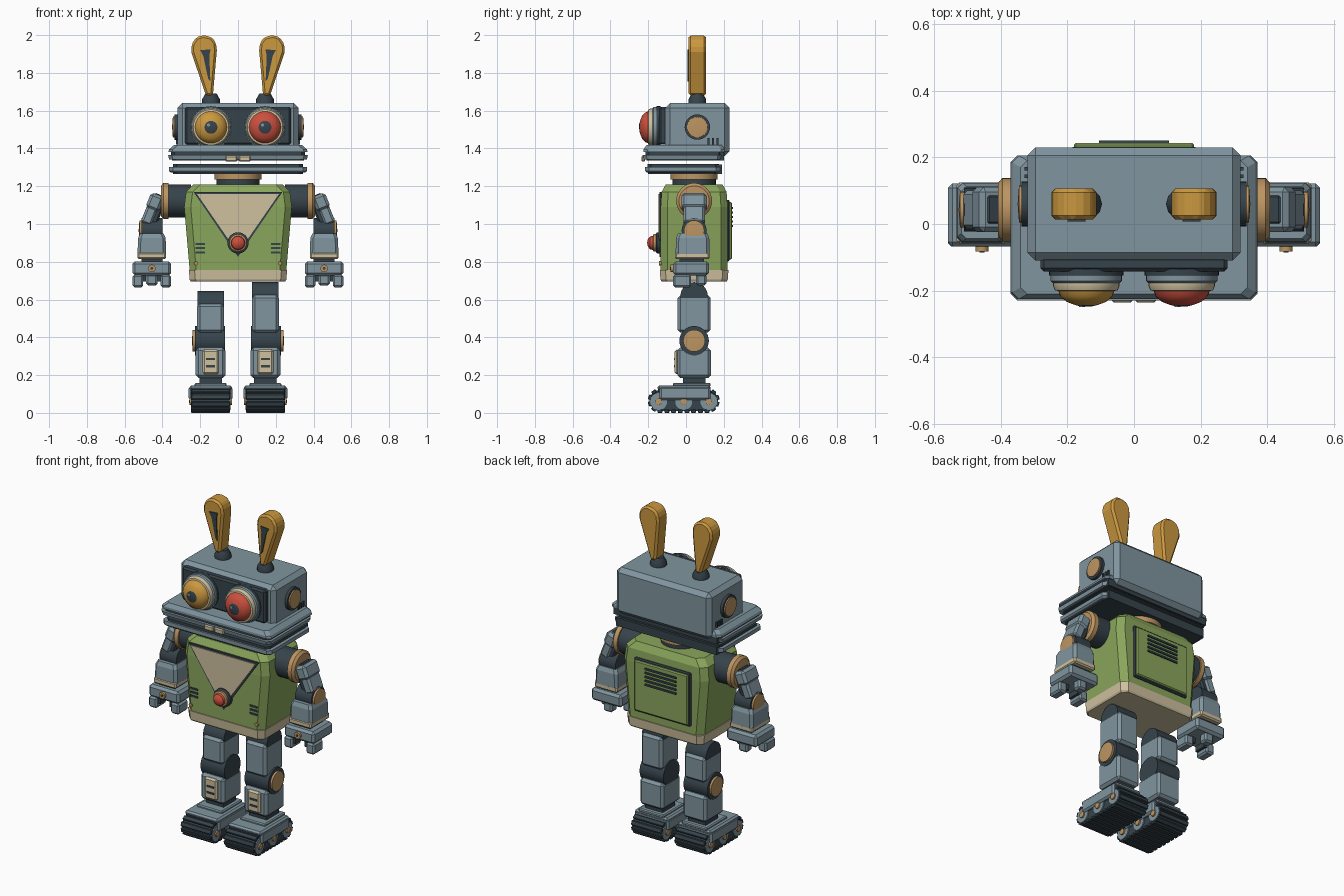
import bpy, bmesh, math
from mathutils import Vector, Matrix

if "Cube" in bpy.data.objects:
    bpy.data.objects.remove(bpy.data.objects["Cube"])


def material(name, code):
    rgb = [int(code[i:i + 2], 16) / 255 for i in (0, 2, 4)]
    col = [c / 12.92 if c < .04 else ((c + .055) / 1.055) ** 2.4 for c in rgb] + [1]
    m = bpy.data.materials.new(name)
    m.use_nodes = True
    m.diffuse_color = col
    bsdf = m.node_tree.nodes["Principled BSDF"]
    bsdf.inputs["Base Color"].default_value = col
    bsdf.inputs["Roughness"].default_value = .7
    return m


GREY = material("steel grey", "80959f")
DARK = material("dark slate", "36434b")
GREEN = material("leaf green", "8aa65c")
CREAM = material("cream", "cfc19f")
TAN = material("tan", "bd9562")
GOLD = material("gold", "cb983f")
RED = material("red", "cb4f3e")


def finish(name, bm, mats, bevel=0):
    bmesh.ops.recalc_face_normals(bm, faces=bm.faces)
    me = bpy.data.meshes.new(name)
    bm.to_mesh(me)
    bm.free()
    for m in mats:
        me.materials.append(m)
    ob = bpy.data.objects.new(name, me)
    bpy.context.collection.objects.link(ob)
    if bevel:
        mod = ob.modifiers.new("bevel", 'BEVEL')
        mod.width, mod.segments, mod.limit_method = bevel, 1, 'ANGLE'
    return ob


def box(name, mat, centre, size, bevel=0, tilt=0):
    bm = bmesh.new()
    bmesh.ops.create_cube(bm, size=1, matrix=Matrix.Diagonal((*size, 1)))
    ob = finish(name, bm, [mat], bevel)
    ob.location = centre
    ob.rotation_euler.y = tilt
    return ob


def loft(name, mat, cx, cy, sections, c=.02):
    """Stack of rectangles with cut corners, given as (z, half width, half depth)."""
    bm = bmesh.new()
    rings = []
    for z, a, b in sections:
        pts = [(a, c - b), (a, b - c), (a - c, b), (c - a, b),
               (-a, b - c), (-a, c - b), (c - a, -b), (a - c, -b)]
        rings.append([bm.verts.new((cx + x, cy + y, z)) for x, y in pts])
    for lo, hi in zip(rings, rings[1:]):
        for i in range(8):
            j = (i + 1) % 8
            bm.faces.new((lo[i], lo[j], hi[j], hi[i]))
    bm.faces.new(rings[0])
    bm.faces.new(rings[-1])
    return finish(name, bm, [mat])


def prism(name, mat, pts, start, end, axis='y', bevel=0):
    """Outline in (x, z) run along y, or in (y, z) run along x."""
    bm = bmesh.new()
    place = (lambda p, d: (p[0], d, p[1])) if axis == 'y' else (lambda p, d: (d, p[0], p[1]))
    face = bm.faces.new([bm.verts.new(place(p, start)) for p in pts])
    geo = bmesh.ops.extrude_face_region(bm, geom=[face])["geom"]
    move = Vector(place((0, 0), end - start))
    bmesh.ops.translate(bm, vec=move, verts=[v for v in geo if isinstance(v, bmesh.types.BMVert)])
    return finish(name, bm, [mat], bevel)


def lathe(name, centre, direction, profile, n=32):
    """Turned part: profile of (radius, distance, colour of the band ending here)."""
    bm = bmesh.new()
    mats, rings = [], []
    turn = Vector(direction).to_track_quat('Z', 'Y').to_matrix().to_4x4()
    m = Matrix.Translation(centre) @ turn
    for r, h, mat in profile:
        if mat not in mats:
            mats.append(mat)
        count = 1 if r == 0 else n
        rings.append([bm.verts.new(m @ Vector((r * math.cos(math.tau * i / n),
                      r * math.sin(math.tau * i / n), h))) for i in range(count)])
    for lo, hi, p in zip(rings, rings[1:], profile[1:]):
        for i in range(n):
            q = [lo[i % len(lo)], lo[(i + 1) % len(lo)], hi[(i + 1) % len(hi)], hi[i % len(hi)]]
            f = bm.faces.new(list(dict.fromkeys(q)))
            f.smooth = True
            f.material_index = mats.index(p[2])
    bm.normal_update()
    for e in bm.edges:
        e.smooth = e.calc_face_angle(0) < .6
    return finish(name, bm, mats)


def disc(name, mat, centre, direction, r, depth, n=32):
    return lathe(name, centre, direction, [(0, 0, mat), (r, 0, mat), (r, depth, mat), (0, depth, mat)], n)


CY = .043  # depth of the body centre line

# Head shell, face plate and jaws
box("head", GREY, (0, .06, 1.5), (.64, .34, .28), .025)
box("face_plate", DARK, (0, -.12, 1.52), (.56, .045, .2), .01)
loft("upper_lip", GREY, 0, -.01, [(1.38, .37, .215), (1.395, .365, .215), (1.417, .34, .2)])
loft("upper_lip_groove", DARK, 0, -.01, [(1.36, .355, .205), (1.382, .355, .205)])
loft("upper_lip_rim", GREY, 0, -.02, [(1.342, .365, .205), (1.365, .37, .21)])
loft("mouth_roof", DARK, 0, -.01, [(1.336, .35, .2), (1.345, .35, .2)])
box("upper_jaw_back", DARK, (0, .185, 1.36), (.7, .03, .045))
loft("lower_jaw_top", DARK, 0, -.015, [(1.295, .345, .19), (1.318, .345, .19)])
loft("lower_jaw", GREY, 0, -.018, [(1.272, .355, .19), (1.28, .365, .198), (1.303, .365, .198)])
loft("chin", DARK, 0, -.015, [(1.266, .345, .185), (1.275, .345, .185)])
box("lower_jaw_back", DARK, (0, .175, 1.29), (.68, .03, .05))
lathe("neck", (0, CY, 1.19), (0, 0, 1), [(0, 0, DARK), (.115, 0, DARK), (.115, .045, DARK),
      (.125, .045, TAN), (.125, .08, TAN), (0, .08, TAN)])

for s, side, iris in ((-1, "right", GOLD), (1, "left", RED)):
    x = s * .143
    # Eye with stepped rings and a domed iris
    lathe(side + "_eye", (x, -.135, 1.512), (0, -1, 0), [
        (.112, 0, DARK), (.112, .02, DARK), (.107, .02, GREY), (.107, .036, GREY),
        (.1, .042, GREY), (.1, .05, CREAM), (.094, .064, CREAM), (.084, .066, CREAM),
        (.078, .082, iris), (.06, .098, iris), (.034, .108, iris), (.018, .112, DARK), (0, .113, DARK)])
    disc(side + "_eye_glint", GREY, (x - .013, -.243, 1.524), (0, -1, 0), .009, .006, 12)
    box(side + "_tooth", CREAM, (s * .035, -.226, 1.346), (.062, .02, .032), .006)
    # Ear paddle, inlay and socket
    lathe(side + "_ear_socket", (x, .06, 1.635), (0, 0, 1), [
        (.047, 0, DARK), (.047, .025, DARK), (.03, .055, DARK), (0, .055, DARK)], 12)
    ear = [(.133, 1.68), (.17, 1.68), (.247, 1.91), (.246, 1.95), (.222, 1.988),
           (.185, 2), (.14, 1.99), (.117, 1.96), (.112, 1.92)]
    prism(side + "_ear", GOLD, [(s * a, b) for a, b in ear], .013, .107, bevel=.012)
    inlay = [(.2, 1.92), (.145, 1.925), (.152, 1.89), (.146, 1.755), (.158, 1.77), (.184, 1.89)]
    prism(side + "_ear_inlay", DARK, [(s * a, b) for a, b in inlay], .007, .015)
    # Bolt and vents on the side of the head
    lathe(side + "_head_bolt", (s * .315, .06, 1.513), (s, 0, 0), [
        (.067, 0, DARK), (.067, .022, DARK), (.055, .022, DARK), (.055, .03, TAN), (0, .034, TAN)])
    for k in range(3):
        box(side + "_head_vent", DARK, (s * .32, .12 + .023 * k, 1.438), (.006 + .01, .011, .032))

# Torso with cream base
loft("torso", GREEN, 0, CY, [(.745, .255, .177), (1.09, .285, .177), (1.17, .275, .172), (1.21, .235, .15)], .035)
loft("torso_base", CREAM, 0, CY, [(.695, .25, .172), (.705, .256, .178), (.757, .26, .182)], .03)
prism("bib_trim", DARK, [(-.235, 1.17), (.235, 1.17), (0, .825)], -.12, -.14)
prism("bib", CREAM, [(-.218, 1.16), (.218, 1.16), (0, .845)], -.13, -.145)
lathe("chest_button", (0, -.13, .9), (0, -1, 0), [
    (.056, 0, DARK), (.056, .024, DARK), (.046, .03, DARK), (.046, .042, TAN), (.037, .046, TAN),
    (.034, .06, RED), (.02, .072, RED), (0, .076, RED)])
box("back_panel_trim", DARK, (0, .22, .965), (.38, .022, .325), .006)
box("back_panel", GREEN, (0, .23, .965), (.36, .026, .305), .006)
for k in range(5):
    box("back_vent", DARK, (0, .244, 1.085 - .024 * k), (.21, .012, .011))

for s, side in ((-1, "right"), (1, "left")):
    for k in range(3):
        box(side + "_chest_vent", DARK, (s * .2, -.135, .895 - .023 * k), (.05, .01, .011))
    disc(side + "_chest_bolt", TAN, (s * .222, -.13, .792), (0, -1, 0), .011, .012, 12)

    # Shoulder and upper arm leaning outward
    lathe(side + "_shoulder", (s * .25, CY, 1.122), (s, 0, 0), [
        (.087, 0, DARK), (.087, .118, DARK), (.095, .118, TAN), (.095, .145, TAN),
        (.08, .158, TAN), (0, .158, TAN)])
    box(side + "_upper_arm", DARK, (s * .445, CY, 1.06), (.075, .095, .2), .01, -s * .38)
    box(side + "_upper_arm_cover", GREY, (s * .44, CY, 1.115), (.075, .135, .085), .015, -s * .38)
    box(side + "_upper_arm_plate", GREY, (s * .47, CY, 1.045), (.06, .115, .1), .012, -s * .38)
    lathe(side + "_elbow", (s * .4, CY, .965), (s, 0, 0), [
        (0, 0, DARK), (.066, 0, DARK), (.066, .11, DARK), (.054, .11, DARK), (.054, .122, TAN), (0, .126, TAN)])
    # Forearm, cuff and hand
    ax = s * .456
    loft(side + "_forearm", GREY, ax, .035, [(.84, .076, .09), (.925, .073, .088), (.95, .062, .078)], .015)
    box(side + "_cuff", CREAM, (ax, .033, .832), (.152, .184, .036), .008)
    box(side + "_wrist", DARK, (ax, .03, .805), (.11, .13, .03))
    box(side + "_hand", GREY, (ax, .027, .765), (.205, .19, .075), .014)
    disc(side + "_hand_bolt", TAN, (ax, -.06, .765), (0, -1, 0), .02, .022, 16)
    disc(side + "_hand_bolt_slot", DARK, (ax, -.08, .765), (0, -1, 0), .008, .005, 8)
    for f in (-1, 1):
        box(side + "_finger_joint", DARK, (ax + f * .055, -.015, .72), (.05, .075, .05))
        box(side + "_finger", GREY, (ax + f * .074, -.02, .698), (.056, .095, .066), .01)
    box(side + "_thumb", GREY, (ax, .08, .705), (.06, .055, .06), .01)

    # Leg, with the left hip set a little higher
    lx, hip = s * .145, .6 + s * .023
    disc(side + "_hip", DARK, (lx - .07, CY, hip - .003), (1, 0, 0), .072, .14)
    box(side + "_thigh", GREY, (lx, CY, (hip + .425) / 2), (.142, .175, hip - .425), .015)
    lathe(side + "_knee", (s * .068, CY, .382), (s, 0, 0), [
        (0, 0, DARK), (.078, 0, DARK), (.078, .16, DARK), (.058, .16, DARK), (.058, .172, TAN), (0, .176, TAN)])
    box(side + "_shin", GREY, (lx, CY, .265), (.158, .178, .16), .015)
    box(side + "_shin_plate", CREAM, (lx, -.048, .27), (.086, .024, .13), .01)
    for z in (.285, .247):
        box(side + "_shin_slot", DARK, (lx, -.06, z), (.048, .008, .011))
    box(side + "_ankle", DARK, (lx, CY, .165), (.12, .12, .06))

    # Foot cover over a tracked base
    box(side + "_foot_cover", GREY, (lx, -.01, .133), (.225, .28, .026), .01)
    box(side + "_foot_block", GREY, (lx, .03, .148), (.17, .2, .022), .006)
    box(side + "_foot_skirt", GREY, (lx, -.005, .103), (.232, .27, .07), .01)
    half, rad, cy, cz = .125, .056, -.012, .065
    rim = [(cy + e * half + rad * math.cos(t), cz + rad * math.sin(t))
           for e, base in ((1, -.5), (-1, .5))
           for t in [math.pi * (base + i / 10) for i in range(11)]]
    prism(side + "_track", DARK, rim, lx - .097, lx + .097, 'x')
    length = 4 * half + math.tau * rad
    for k in range(24):
        d = k / 24 * length
        run = 2 * half
        flip = 1 if d < length / 2 else -1
        d %= length / 2
        a = max(0, (d - run) / rad)
        py = min(d, run) - half + rad * math.sin(a)
        pz = -rad * math.cos(a)
        pad = box(side + "_tread", DARK, (lx, cy + flip * py, cz + flip * pz), (.205, .026, .018), .003)
        pad.rotation_euler.x = a
    # Wheels on both sides of the track
    for y in (-.145, -.012, .121):
        for f in (-1, 1):
            lathe(side + "_wheel", (lx + f * .094, y, .06), (f, 0, 0), [
                (.045, 0, GREY), (.045, .01, GREY), (.018, .01, GREY), (.018, .018, TAN), (0, .02, TAN)], 20)
